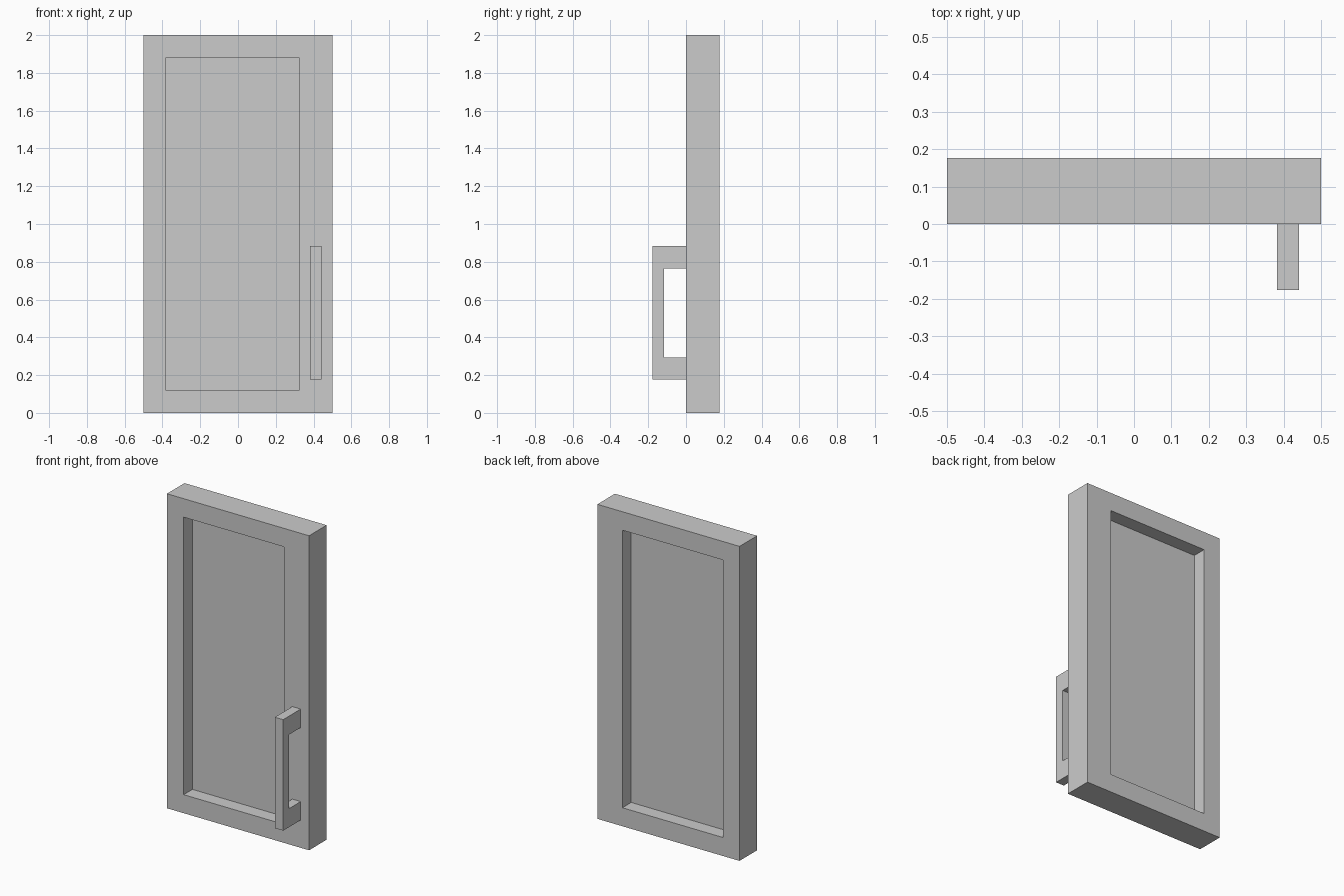
import bpy
import bmesh
from mathutils import Vector

if "Cube" in bpy.data.objects:
    bpy.data.objects.remove(bpy.data.objects["Cube"])

U = 1 / 17  # design grid: the door is 17 wide, 34 tall, 3 thick


def rect(x0, x1, z0, z1, y):
    return [(x0, y, z0), (x1, y, z0), (x1, y, z1), (x0, y, z1)]


def make_part(name, coords, faces, extrude=None):
    """Flat outline in grid units, optionally extruded into a solid."""
    bm = bmesh.new()
    verts = [bm.verts.new(Vector(c) * U) for c in coords]
    for f in faces:
        bm.faces.new([verts[i] for i in f])
    if extrude:
        base = bm.faces[:]
        new = bmesh.ops.extrude_face_region(bm, geom=base, use_keep_orig=True)
        moved = [g for g in new["geom"] if isinstance(g, bmesh.types.BMVert)]
        bmesh.ops.translate(bm, verts=moved, vec=Vector(extrude) * U)
        bmesh.ops.recalc_face_normals(bm, faces=bm.faces[:])
    mesh = bpy.data.meshes.new(name)
    bm.to_mesh(mesh)
    bm.free()
    obj = bpy.data.objects.new(name, mesh)
    bpy.context.collection.objects.link(obj)
    return obj


opening = (-6.5, 5.5, 2, 32)

# Frame: ring of quads between the outer edge and the opening
ring = [(i, (i + 1) % 4, (i + 1) % 4 + 4, i + 4) for i in range(4)]
make_part("door_frame", rect(-8.5, 8.5, 0, 34, 0) + rect(*opening, 0), ring, (0, 3, 0))

# Thin pane halfway through the frame
make_part("door_pane", rect(*opening, 1.5), [range(4)])

# Handle: C-shaped side profile, extruded across its width
profile = [(0, 3), (-3, 3), (-3, 15), (0, 15), (0, 13), (-2, 13), (-2, 5), (0, 5)]
make_part("door_handle", [(6.5, y, z) for y, z in profile], [range(8)], (1, 0, 0))
